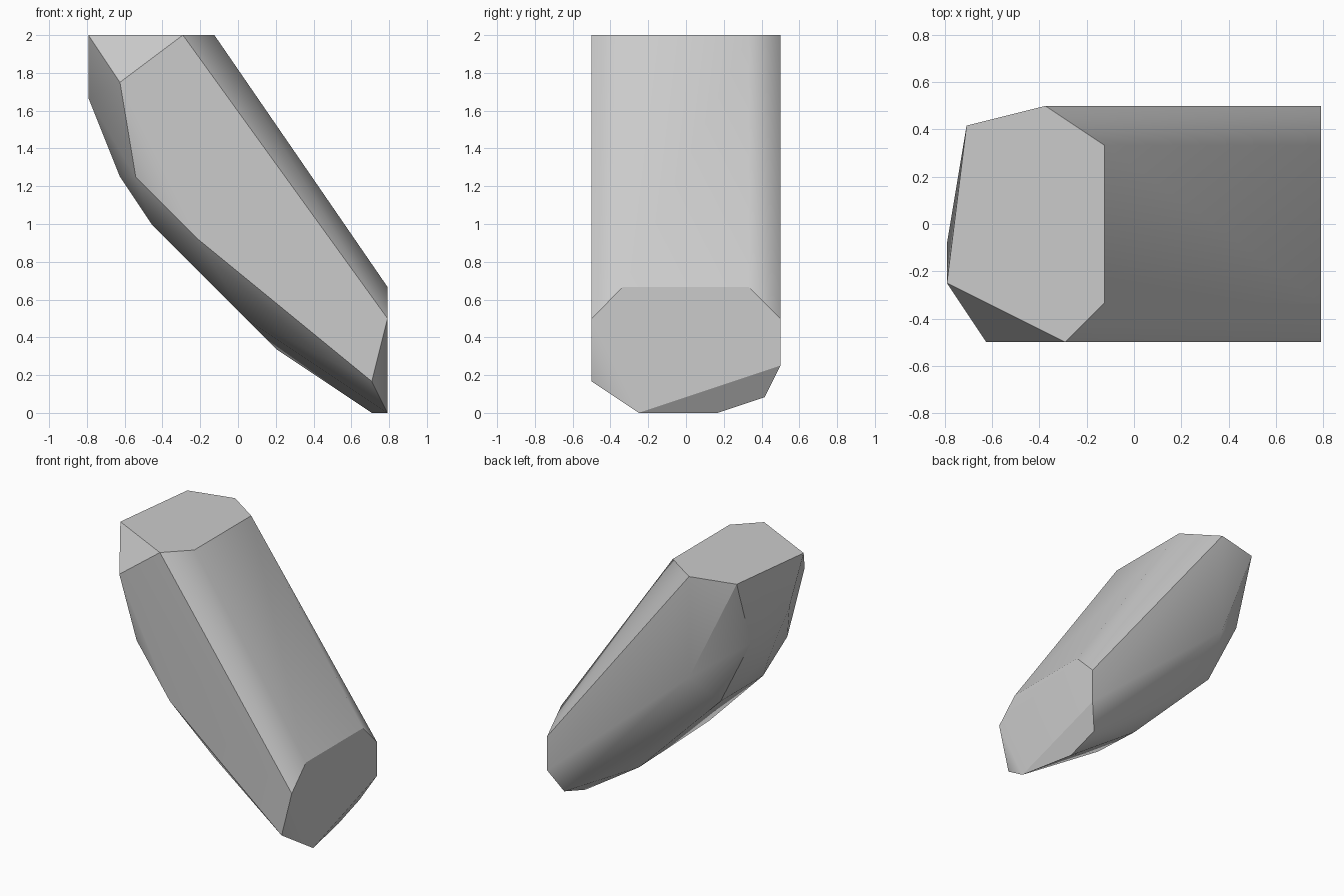
import bpy
import bmesh
import math
from mathutils import Vector

default_cube = bpy.data.objects.get("Cube")
if default_cube:
    bpy.data.objects.remove(default_cube, do_unlink=True)

# Size of one design step, and the block size in steps
STEP = 1 / 12
LENGTH, WIDTH = 19, 12


def flat_material(name, colour):
    material = bpy.data.materials.new(name)
    material.use_nodes = True
    material.diffuse_color = colour
    shader = material.node_tree.nodes["Principled BSDF"]
    shader.inputs["Base Color"].default_value = colour
    return material


def place(x, y, z):
    """Turn design steps into centred coordinates."""
    return Vector((x - LENGTH / 2, y - WIDTH / 2, z)) * STEP


# Level top facet of the crystal
top_outline = [(0, 3), (6, 0), (8, 2), (8, 10), (5, 12), (1, 11)]
corners = [(x, y, 24) for x, y in top_outline]

# Upright facet at the low end
end_outline = [(3, 0), (0, 6), (2, 8), (10, 8), (12, 6), (12, 3)]
corners += [(LENGTH, y, z) for y, z in end_outline]

# Corners of the broad front and back facets
corners += [(2, 0, 21), (3, 1, 15), (7, 0, 11), (18, 0, 2)]
corners += [(5, 12, 15), (10, 10, 7)]

# Rounded underside, from the high end to the foot
corners += [(0, 5, 20), (1, 9, 18), (2, 5, 15), (4, 3, 12), (4, 9, 12),
            (10, 2, 6), (12, 9, 4), (18, 8, 0), (18, 11, 1)]

# Wrap the corners in one closed skin
bm = bmesh.new()
for corner in corners:
    bm.verts.new(place(*corner))
bmesh.ops.convex_hull(bm, input=bm.verts[:])
unused = [v for v in bm.verts if not v.link_faces]
bmesh.ops.delete(bm, geom=unused, context="VERTS")
bmesh.ops.dissolve_limit(bm, angle_limit=math.radians(1),
                         verts=bm.verts[:], edges=bm.edges[:])
bmesh.ops.recalc_face_normals(bm, faces=bm.faces[:])
mesh = bpy.data.meshes.new("crystal_shard")
bm.to_mesh(mesh)
bm.free()

crystal = bpy.data.objects.new("crystal_shard", mesh)
bpy.context.collection.objects.link(crystal)
mesh.materials.append(flat_material("stone_grey", (0.6, 0.6, 0.6, 1)))

# Soften the shallow ridges and keep the strong ones crisp
bpy.ops.object.select_all(action="DESELECT")
crystal.select_set(True)
bpy.context.view_layer.objects.active = crystal
bpy.ops.object.shade_smooth_by_angle(angle=math.radians(30))

# Let the broad facets keep their flat look
weighted = crystal.modifiers.new("facet_normals", "WEIGHTED_NORMAL")
weighted.keep_sharp = True
